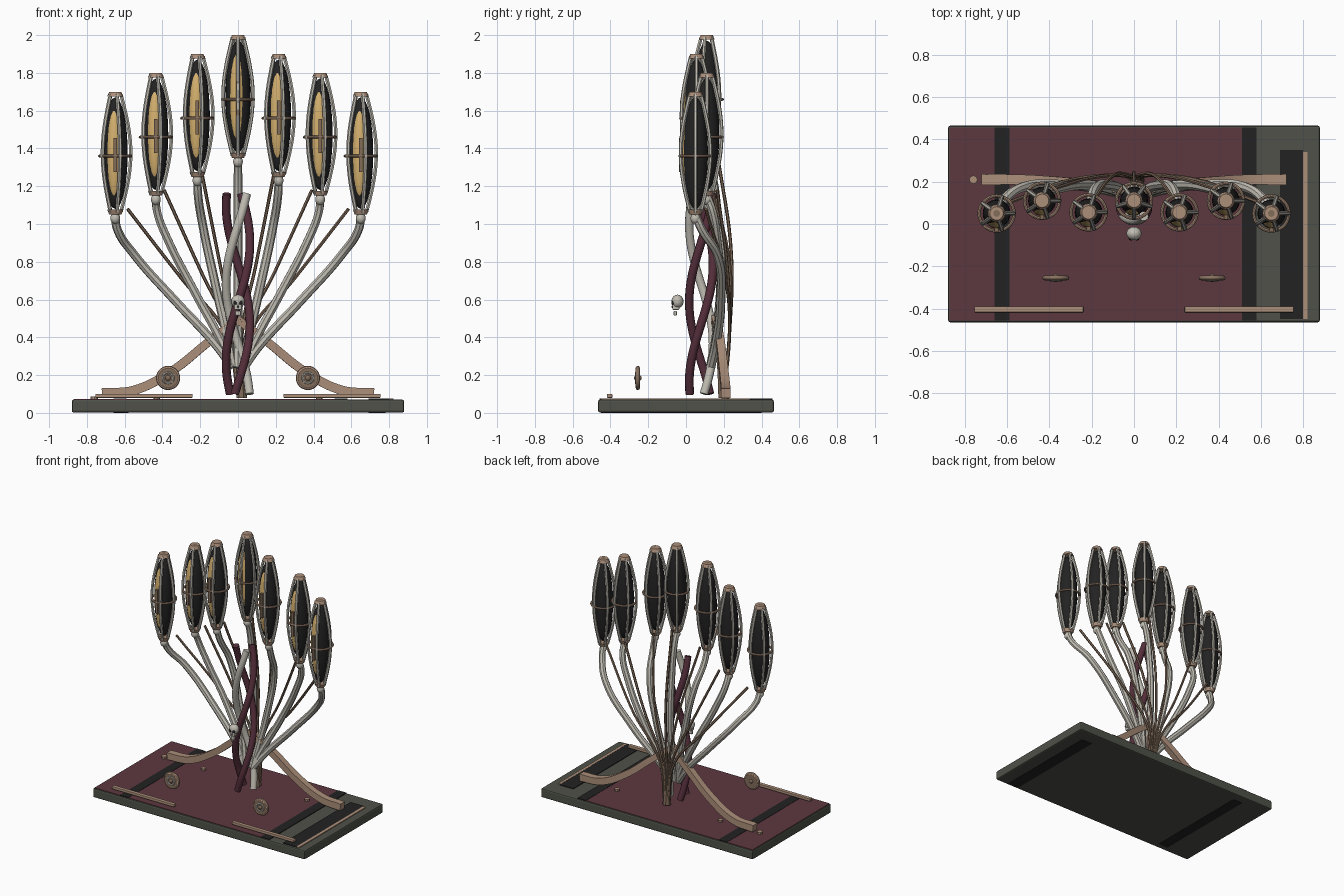
import bpy, math
from mathutils import Vector

if "Cube" in bpy.data.objects:
    bpy.data.objects.remove(bpy.data.objects["Cube"])

def mat(name, r, g, b):
    lin = lambda c: (c / 255 / 12.92) if c < 11 else ((c / 255 + 0.055) / 1.055) ** 2.4
    m = bpy.data.materials.new(name)
    m.diffuse_color = (lin(r), lin(g), lin(b), 1)
    m.use_nodes = True
    m.node_tree.nodes["Principled BSDF"].inputs["Base Color"].default_value = m.diffuse_color
    return m

SLATE = mat("slate_green", 78, 81, 72)
MAROON = mat("maroon", 92, 56, 64)
PLUM = mat("dark_plum", 84, 46, 58)
BLACK = mat("charcoal", 34, 34, 34)
TAN = mat("copper_tan", 172, 143, 122)
BRONZE = mat("bronze", 130, 108, 90)
BONE = mat("bone_grey", 192, 188, 178)
GOLD = mat("gold", 212, 176, 110)

def finish(name, m, smooth=True):
    o = bpy.context.object
    o.name = name
    o.data.materials.clear()
    o.data.materials.append(m)
    if smooth:
        bpy.ops.object.shade_smooth_by_angle(angle=math.radians(40))
    return o

def box(name, m, x0, x1, y0, y1, z0, z1, bevel=0):
    bpy.ops.mesh.primitive_cube_add(size=1, location=((x0+x1)/2, (y0+y1)/2, (z0+z1)/2))
    o = bpy.context.object
    o.scale = (x1-x0, y1-y0, z1-z0)
    bpy.ops.object.transform_apply(location=False, rotation=False, scale=True)
    if bevel:
        b = o.modifiers.new("bevel", 'BEVEL')
        b.width, b.segments = bevel, 2
    return finish(name, m, False)

def ball(name, m, loc, size, seg=24, rings=16):
    bpy.ops.mesh.primitive_uv_sphere_add(segments=seg, ring_count=rings, radius=1, location=loc)
    bpy.context.object.scale = size
    bpy.ops.object.transform_apply(location=False, rotation=False, scale=True)
    return finish(name, m)

def disc(name, m, loc, r, depth, rot=(0, 0, 0), r2=None, n=16):
    bpy.ops.mesh.primitive_cone_add(vertices=n, radius1=r, radius2=r if r2 is None else r2,
                                    depth=depth, location=loc, rotation=rot)
    return finish(name, m)

def ring(name, m, loc, r, t, rot=(0, 0, 0)):
    bpy.ops.mesh.primitive_torus_add(major_radius=r, minor_radius=t, major_segments=28,
                                     minor_segments=8, location=loc, rotation=rot)
    return finish(name, m)

def tube(name, m, pts, r0, r1=None, res=2, tilt=0, steps=8):
    # swept tube along a smooth path, tapering from r0 to r1
    r1 = r0 if r1 is None else r1
    c = bpy.data.curves.new(name, 'CURVE')
    c.dimensions, c.bevel_depth, c.bevel_resolution = '3D', 1, res
    c.use_fill_caps, c.resolution_u = True, steps
    s = c.splines.new('BEZIER')
    s.bezier_points.add(len(pts) - 1)
    for i, (bp, p) in enumerate(zip(s.bezier_points, pts)):
        bp.co = Vector(p)
        bp.handle_left_type = bp.handle_right_type = 'AUTO'
        bp.radius = r0 + (r1 - r0) * i / (len(pts) - 1)
        bp.tilt = tilt
    o = bpy.data.objects.new(name, c)
    bpy.context.collection.objects.link(o)
    bpy.ops.object.select_all(action='DESELECT')
    o.select_set(True)
    bpy.context.view_layer.objects.active = o
    bpy.ops.object.convert(target='MESH')
    return finish(name, m)

# base slab with coloured top panels and strips underneath
box("base_slab", SLATE, -.88, .88, -.465, .465, .002, .07, .01)
box("base_field", MAROON, -.872, .51, -.457, .457, .068, .073)
box("base_stripe_left", BLACK, -.66, -.59, -.457, .457, .069, .075)
box("base_stripe_right", BLACK, .51, .58, -.457, .457, .069, .075)
box("base_panel", BLACK, .69, .80, -.45, .35, .069, .075)
box("base_trim", TAN, .80, .822, -.45, .34, .069, .076)
box("under_strip_right", BLACK, .69, .78, -.45, .36, 0, .004)
box("under_strip_left", BLACK, -.66, -.58, -.42, .40, 0, .004)

# front rails, medallions, studs and arched legs, mirrored left and right
UP = (math.pi / 2, 0, 0)
for s, side in ((-1, "left"), (1, "right")):
    a, b = sorted((s * .24, s * .755))
    box("rail_" + side, TAN, a, b, -.418, -.39, .08, .1, .003)
    c = (s * .37, -.255, .185)
    disc("medallion_" + side, BRONZE, c, .05, .022, UP, n=24)
    ring("medallion_rim_" + side, TAN, c, .052, .012, UP)
    ring("medallion_inner_" + side, BONE, (c[0], -.265, c[2]), .028, .006, UP)
    ball("medallion_boss_" + side, BRONZE, c, (.018, .02, .018), 12, 8)
    disc("stud_" + side, TAN, (s * .43, .205, .08), .018, .016, n=8)
    tube("arched_leg_" + side, TAN,
         [(s*.72, .21, .105), (s*.55, .21, .12), (s*.36, .20, .215),
          (s*.15, .18, .38), (-s*.01, .155, .50)], .036, .03, res=0, tilt=math.pi/4)
disc("stud_far_left", TAN, (-.76, .21, .08), .02, .016, n=8)
tube("trunk", BRONZE, [(.02, .2, .08), (.015, .19, .22), (0, .17, .42)], .03, .02)

# three-strand braid
for name, m, a0 in (("braid_plum_a", PLUM, 180), ("braid_plum_b", PLUM, -57), ("braid_pale", BONE, 60)):
    pts = []
    for i in range(13):
        z = .1 + 1.06 * i / 12
        a = math.radians(a0 + 286 * (1.1 - z))
        pts.append((.063 * math.cos(a), .08 - .063 * math.sin(a), z))
    tube(name, m, pts, .023, res=3, steps=5)

# small skull ornament in front of the braid
ball("skull_cranium", BONE, (0, -.045, .59), (.036, .032, .036), 16, 12)
box("skull_face", BONE, -.02, .02, -.072, -.035, .545, .58, .006)
box("skull_jaw", BONE, -.016, .016, -.066, -.048, .515, .54, .005)
for s in (-1, 1):
    ball("skull_eye", BLACK, (s*.015, -.07, .583), (.010, .008, .011), 12, 8)
ball("skull_nose", BLACK, (0, -.072, .562), (.004, .004, .006), 8, 6)

# seven caged pods with stems and cables
def pod(i, x, y, zb, start):
    zc = zb + .325
    n = "pod_%d_" % i
    ball(n + "core", BLACK, (x, y, zc), (.066, .066, .295))
    ball(n + "glow", GOLD, (x - .004, y - .026, zc), (.045, .045, .24))
    for k in range(5):
        a = start + math.radians(72 * k)
        pts = []
        for j in range(9):
            t = -1 + j / 4
            r = .03 + .052 * math.cos(t * math.pi / 2)
            pts.append((x + r * math.cos(a), y + r * math.sin(a), zc + .312 * t))
        tube(n + "rib", BONE, pts, .0105, res=1, steps=4)
    ring(n + "band", TAN, (x, y, zc - .015), .083, .008)
    box(n + "pin", BRONZE, x - .009, x + .009, y - .088, y - .068, zc - .1, zc + .08)
    disc(n + "top_cap", TAN, (x, y, zc + .313), .042, .024, r2=.032)
    disc(n + "top_hub", BRONZE, (x, y, zc + .3235), .016, .003)
    disc(n + "bottom_cap", TAN, (x, y, zc - .312), .032, .026, r2=.042)

def stem(i, x, y, zb):
    s = (x > 0) - (x < 0)
    f = abs(x) / .65
    h = zb - .25
    frac = ((.0, 0), (.12, .13), (.48, .43), (.84, .74), (.985, .91), (1, 1))
    pts = [(s * .03 + (x - s*.03) * u, 0, .24 + (zb - .24) * v) for u, v in frac]
    ys = (.13, .155, .185, .165, y + .03, y)
    pts = [(p[0], yy, p[2]) for p, yy in zip(pts, ys)]
    tube("stem_%d" % i, BONE, pts, .025, .022, res=2)
    ball("stem_joint_%d" % i, BONE, (x, y, zb - .02), (.026, .026, .03), 12, 8)
    tube("cable_%d" % i, BRONZE,
         [(.02 + x * .03, .2, .09), (x * .1, .23, .42), (x * .45, .24 - .03 * f, .42 + (zb - .42) * .45),
          (x * .9, y + .055, zb + .03)], .009, res=1)

PODS = ((-.65, .05, 1.05), (-.435, .11, 1.15), (-.215, .055, 1.25), (0, .11, 1.35),
        (.215, .055, 1.25), (.435, .11, 1.15), (.65, .05, 1.05))
for i, (x, y, zb) in enumerate(PODS, 1):
    pod(i, x, y, zb, -math.pi / 2 if x == 0 else 0)
    stem(i, x, y, zb)
